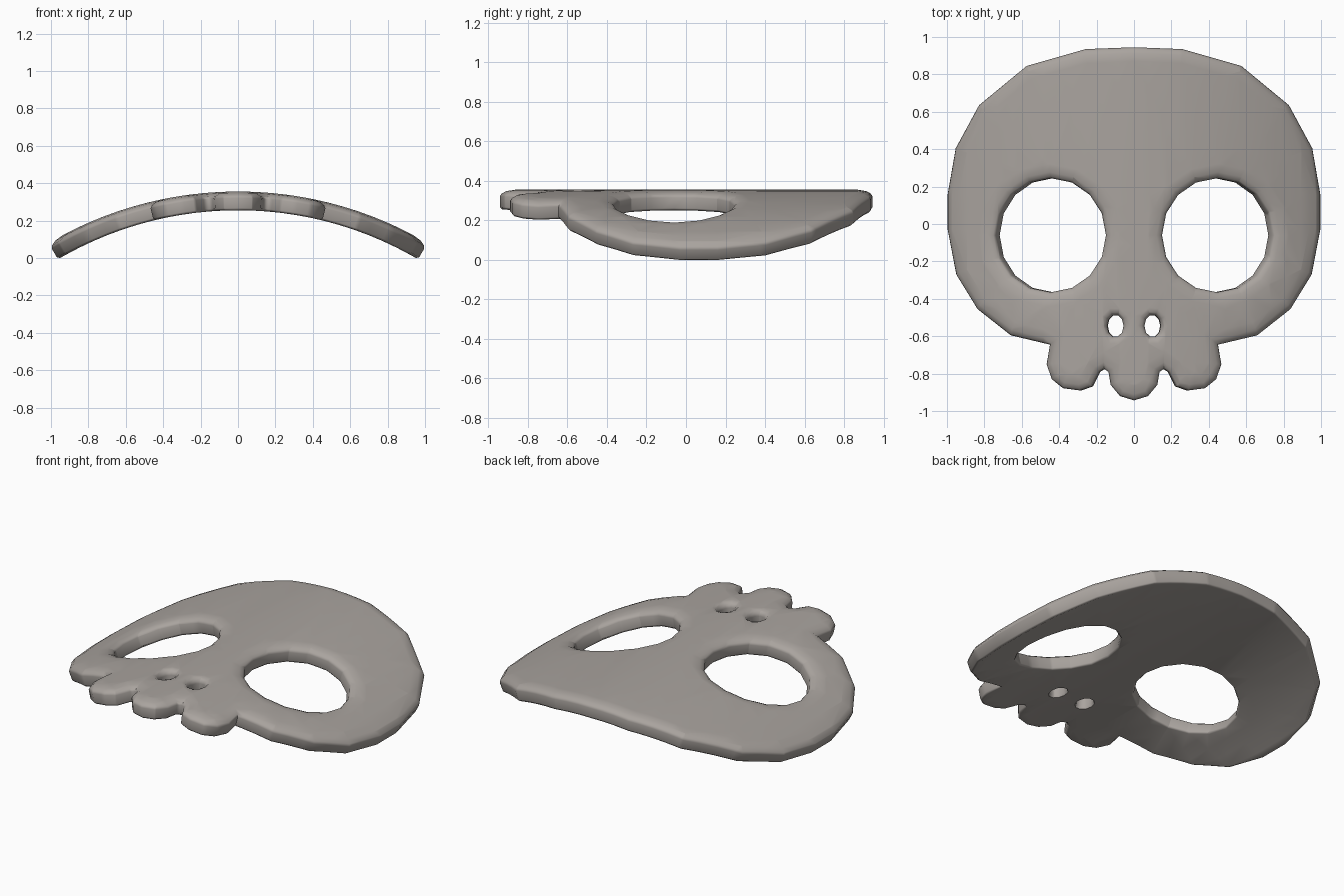
import bpy, bmesh, math
from mathutils import Vector

if "Cube" in bpy.data.objects:
    bpy.data.objects.remove(bpy.data.objects["Cube"])

R_IN, THICK, Z_AXIS = 1.90, 0.10, -1.64     # inner bend radius, plate thickness, bend axis height

# Right half of the outline, forehead to middle tooth
half = [(0.26, 0.935), (0.575, 0.845), (0.83, 0.635), (0.955, 0.405), (0.998, 0.16), (0.998, -0.03),
        (0.952, -0.27), (0.838, -0.455), (0.66, -0.595), (0.45, -0.645),
        (0.468, -0.75), (0.44, -0.83), (0.38, -0.878), (0.29, -0.89), (0.225, -0.868), (0.185, -0.79),
        (0.16, -0.775), (0.137, -0.79), (0.125, -0.86), (0.075, -0.92)]
outline = [(0, 0.945)] + half + [(0, -0.943)] + [(-x, y) for x, y in reversed(half)]


def ellipse(cx, cy, rx, ry, n):
    # clockwise, like the outline
    return [(cx + rx * math.cos(-2 * math.pi * i / n), cy + ry * math.sin(-2 * math.pi * i / n))
            for i in range(n)]


def offset(points, d):
    """Move a clockwise loop inwards by d (negative d grows it)."""
    out, n = [], len(points)
    for i in range(n):
        p, a, b = (Vector(points[k % n]) for k in (i, i - 1, i + 1))
        e1, e2 = (p - a).normalized(), (b - p).normalized()
        n1, n2 = Vector((e1.y, -e1.x)), Vector((e2.y, -e2.x))
        m = (n1 + n2).normalized()
        out.append(p + m * d / max(m.dot(n1), 0.75))
    return out


bm = bmesh.new()
top_edges, bottom_edges = [], []


def add_rim(points, width, sign):
    """Wall with a soft rounded upper edge and a tiny lower chamfer."""
    profile = [(0.15, 0.0), (0.0, 0.012), (0.0, 0.066), (0.12, 0.08), (0.42, 0.093), (1.0, THICK)]
    rings = []
    for inset, h in profile:
        rings.append([bm.verts.new((p[0], p[1], h)) for p in offset(points, sign * inset * width)])
    n = len(points)
    for lo, hi in zip(rings, rings[1:]):
        for i in range(n):
            j = (i + 1) % n
            bm.faces.new((lo[i], lo[j], hi[j], hi[i]))
    for ring, store in ((rings[0], bottom_edges), (rings[-1], top_edges)):
        store += [bm.edges.get((ring[i], ring[(i + 1) % n])) for i in range(n)]


# Outer edge, eye holes and nostrils
add_rim(outline, 0.075, 1)
for s in (-1, 1):
    add_rim(ellipse(s * 0.445, -0.06, 0.295, 0.305, 16), 0.075, -1)
    add_rim(ellipse(s * 0.1, -0.545, 0.044, 0.06, 10), 0.035, -1)

# Front and back surfaces
for edges in (top_edges, bottom_edges):
    bmesh.ops.triangle_fill(bm, edges=edges, use_beauty=True, use_dissolve=False)

# Slice across x so that the plate can bend smoothly
for i in range(-12, 13):
    bmesh.ops.bisect_plane(bm, geom=bm.verts[:] + bm.edges[:] + bm.faces[:], dist=1e-5,
                           plane_co=(i * 0.08, 0, 0), plane_no=(1, 0, 0))

# Bend round an axis along y
for v in bm.verts:
    a = math.asin(v.co.x / (R_IN + 0.07))
    r = R_IN + v.co.z
    v.co.x, v.co.z = r * math.sin(a), r * math.cos(a) + Z_AXIS
bmesh.ops.recalc_face_normals(bm, faces=bm.faces[:])
low = min(v.co.z for v in bm.verts)
bmesh.ops.translate(bm, verts=bm.verts[:], vec=(0, 0, -low))

mesh = bpy.data.meshes.new("skull_mask")
bm.to_mesh(mesh)
bm.free()
mask = bpy.data.objects.new("skull_mask", mesh)
bpy.context.collection.objects.link(mask)

bone = bpy.data.materials.new("warm_grey")
bone.diffuse_color = (0.40, 0.37, 0.345, 1)
bone.use_nodes = True
bone.node_tree.nodes["Principled BSDF"].inputs["Base Color"].default_value = bone.diffuse_color
mesh.materials.append(bone)

bpy.context.view_layer.objects.active = mask
mask.select_set(True)
bpy.ops.object.shade_smooth_by_angle(angle=math.radians(60))
weighted = mask.modifiers.new("weighted_normals", 'WEIGHTED_NORMAL')
weighted.keep_sharp = True
